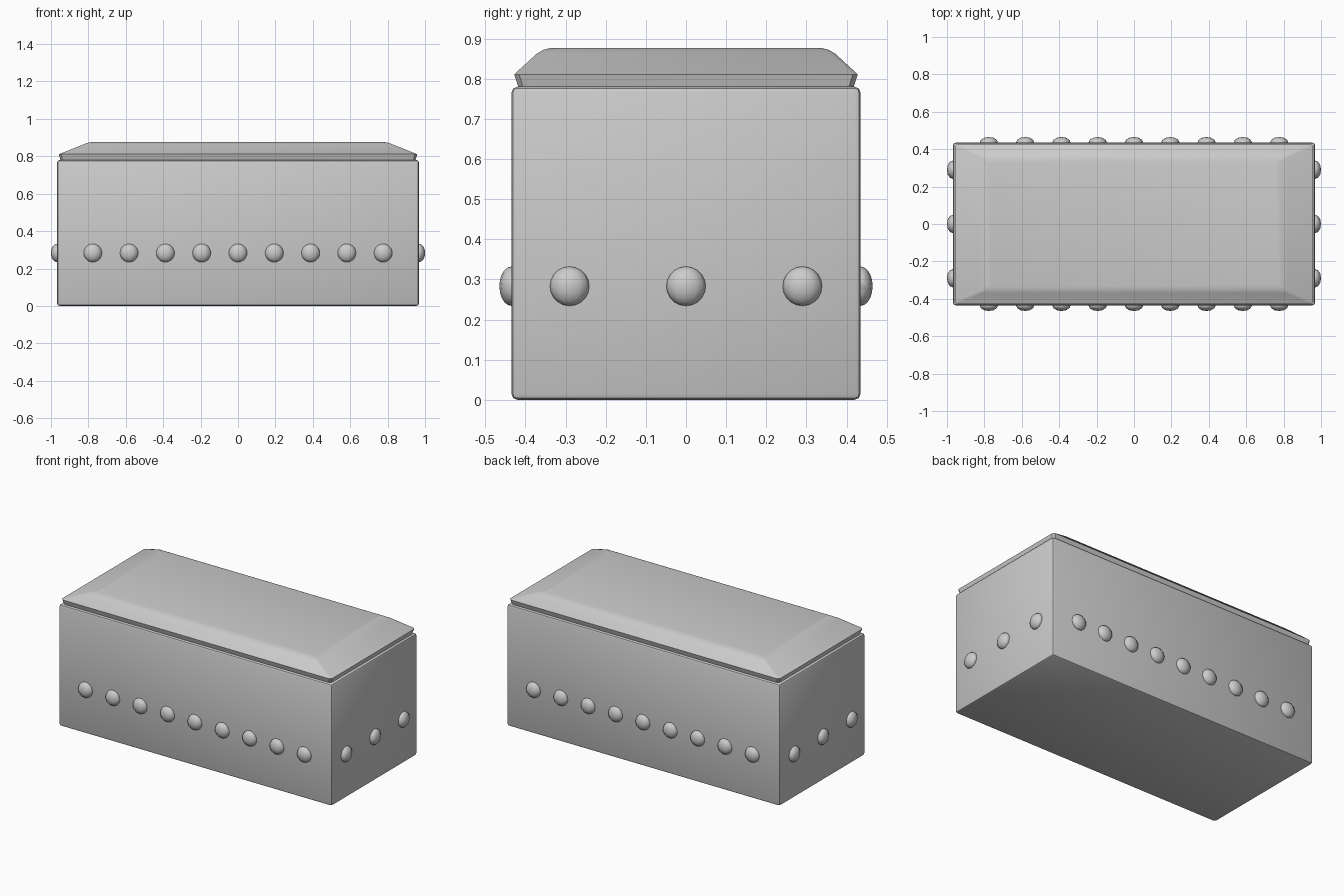
import bpy, bmesh
from mathutils import Matrix

if "Cube" in bpy.data.objects:
    bpy.data.objects.remove(bpy.data.objects["Cube"])


def finish(bm, name, angle=0.6):
    bmesh.ops.recalc_face_normals(bm, faces=bm.faces)
    mesh = bpy.data.meshes.new(name)
    bm.to_mesh(mesh)
    bm.free()
    obj = bpy.data.objects.new(name, mesh)
    bpy.context.collection.objects.link(obj)
    bpy.ops.object.select_all(action='DESELECT')
    obj.select_set(True)
    bpy.context.view_layer.objects.active = obj
    bpy.ops.object.shade_smooth_by_angle(angle=angle)
    return obj


def loft(name, sections, corner):
    """Stack rectangles (half x, half y, z) with clipped corners."""
    bm = bmesh.new()
    rings = []
    for x, y, z in sections:
        c = corner
        pts = [(x - c, -y), (x, -y + c), (x, y - c), (x - c, y),
               (-x + c, y), (-x, y - c), (-x, -y + c), (-x + c, -y)]
        rings.append([bm.verts.new((px, py, z)) for px, py in pts])
    for low, high in zip(rings, rings[1:]):
        for i in range(8):
            j = (i + 1) % 8
            bm.faces.new((low[i], low[j], high[j], high[i]))
    bm.faces.new(rings[0][::-1])
    bm.faces.new(rings[-1])
    return finish(bm, name)


# Box body with softened edges
bm = bmesh.new()
bmesh.ops.create_cube(bm, size=1, matrix=Matrix.Translation((0, 0, 0.39))
                      @ Matrix.Diagonal((1.936, 0.87, 0.78, 1)))
bmesh.ops.bevel(bm, geom=bm.edges[:], offset=0.015, segments=2,
                profile=0.5, affect='EDGES')
finish(bm, "chest_body")

# Lid with sloping shoulders
loft("lid", [(0.948, 0.416, 0.775), (0.951, 0.420, 0.786), (0.958, 0.428, 0.811),
             (0.828, 0.371, 0.863), (0.803, 0.355, 0.872), (0.775, 0.335, 0.877)], 0.012)


# Flattened round studs on all four walls
def stud(name, x, y, scale):
    bm = bmesh.new()
    bmesh.ops.create_uvsphere(bm, u_segments=12, v_segments=10, radius=1,
                              matrix=Matrix.Translation((x, y, 0.283)) @ Matrix.Diagonal((*scale, 1)))
    finish(bm, name, 0.8)


for side, s in (("front", -1), ("back", 1)):
    for i in range(9):
        stud(f"{side}_stud_{i}", (i - 4) * 0.194, s * 0.435, (0.049, 0.03, 0.049))
for side, s in (("left", -1), ("right", 1)):
    for i in range(3):
        stud(f"{side}_stud_{i}", s * 0.968, (i - 1) * 0.29, (0.032, 0.049, 0.049))
